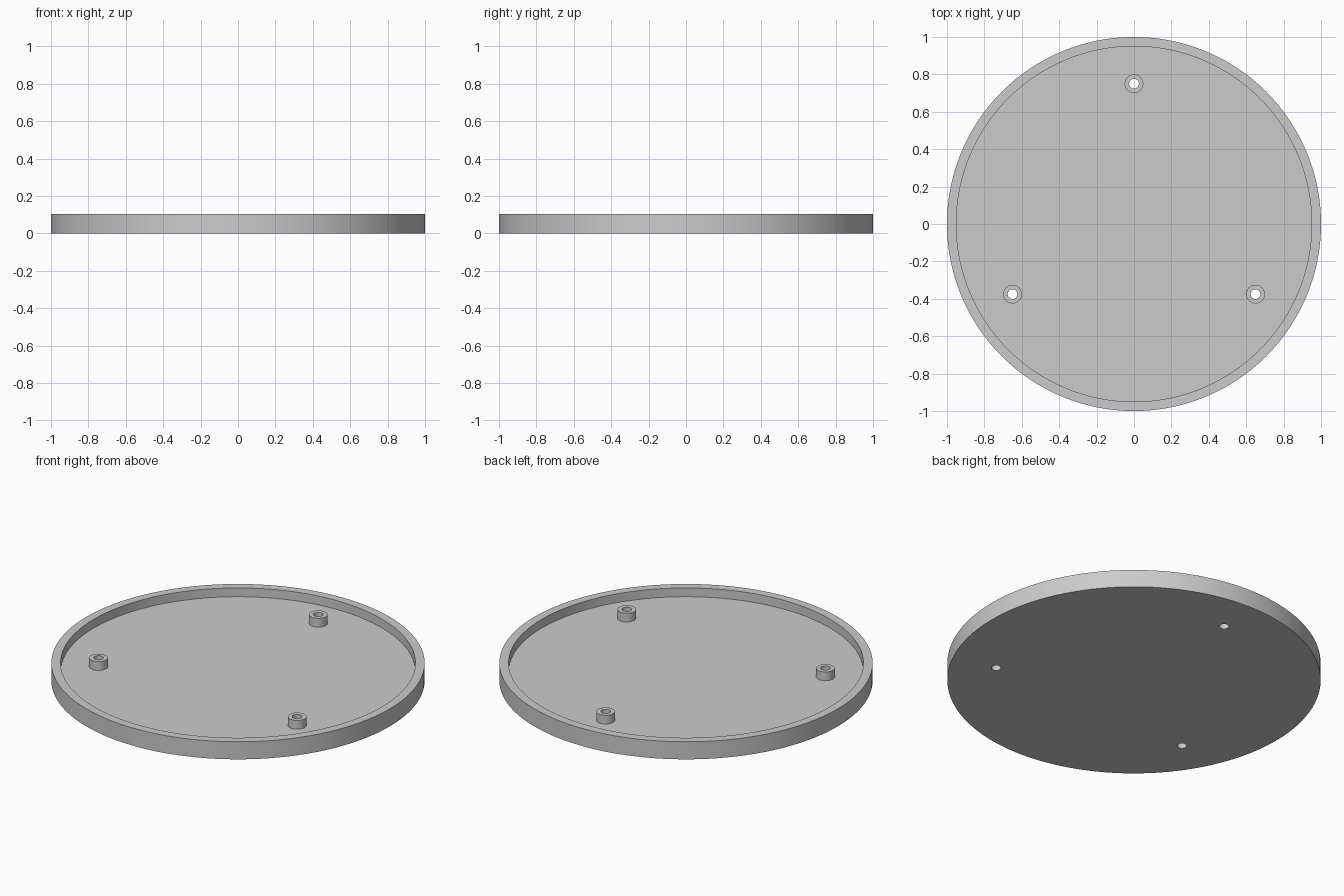
import bpy
import bmesh
from math import radians, cos, sin

cube = bpy.data.objects.get("Cube")
if cube:
    bpy.data.objects.remove(cube)

HEIGHT, FLOOR = 0.104, 0.052
RIM_OUT, RIM_IN = 1.0, 0.95
POST_R, HOLE_R, POST_RING = 0.05, 0.026, 0.75

grey = bpy.data.materials.new("light grey")
grey.use_nodes = True
grey.diffuse_color = (0.6, 0.6, 0.6, 1)
grey.node_tree.nodes["Principled BSDF"].inputs["Base Color"].default_value = grey.diffuse_color


def lathe(name, profile, steps, centre=(0, 0, 0)):
    """Spin an (r, z) profile round the vertical axis."""
    bm = bmesh.new()
    verts = [bm.verts.new((r, 0, z)) for r, z in profile]
    edges = [bm.edges.new(pair) for pair in zip(verts, verts[1:])]
    bmesh.ops.spin(bm, geom=verts + edges, cent=(0, 0, 0), axis=(0, 0, 1),
                   angle=radians(360), steps=steps, use_merge=True)
    bmesh.ops.remove_doubles(bm, verts=bm.verts, dist=1e-5)
    bmesh.ops.recalc_face_normals(bm, faces=bm.faces)
    mesh = bpy.data.meshes.new(name)
    bm.to_mesh(mesh)
    bm.free()
    mesh.materials.append(grey)
    obj = bpy.data.objects.new(name, mesh)
    obj.location = centre
    bpy.context.collection.objects.link(obj)
    return obj


def smooth(obj):
    bpy.ops.object.select_all(action="DESELECT")
    obj.select_set(True)
    bpy.context.view_layer.objects.active = obj
    bpy.ops.object.shade_smooth_by_angle(angle=radians(30))


# Shallow round tray with a raised rim
tray = lathe("tray", [(0, 0), (RIM_OUT, 0), (RIM_OUT, HEIGHT), (RIM_IN, HEIGHT),
                      (RIM_IN, FLOOR), (0, FLOOR)], 128)

# Three hollow posts, with screw holes running on through the floor
for name, angle in (("back", 90), ("left", -30), ("right", 210)):
    x, y = POST_RING * cos(radians(angle)), POST_RING * sin(radians(angle))
    post = lathe(name + "_post", [(HOLE_R, FLOOR), (POST_R, FLOOR), (POST_R, HEIGHT),
                                  (HOLE_R, HEIGHT), (HOLE_R, FLOOR)], 48, (x, y, 0))
    smooth(post)
    cutter = lathe("hole_cutter", [(0, -0.1), (HOLE_R, -0.1), (HOLE_R, 0.2), (0, 0.2)],
                   48, (x, y, 0))
    cutter.hide_render = True
    cut = tray.modifiers.new(name + "_hole", "BOOLEAN")
    cut.operation, cut.solver, cut.object = "DIFFERENCE", "EXACT", cutter
    bpy.context.view_layer.objects.active = tray
    bpy.ops.object.modifier_apply(modifier=cut.name)
    bpy.data.objects.remove(cutter)

smooth(tray)
